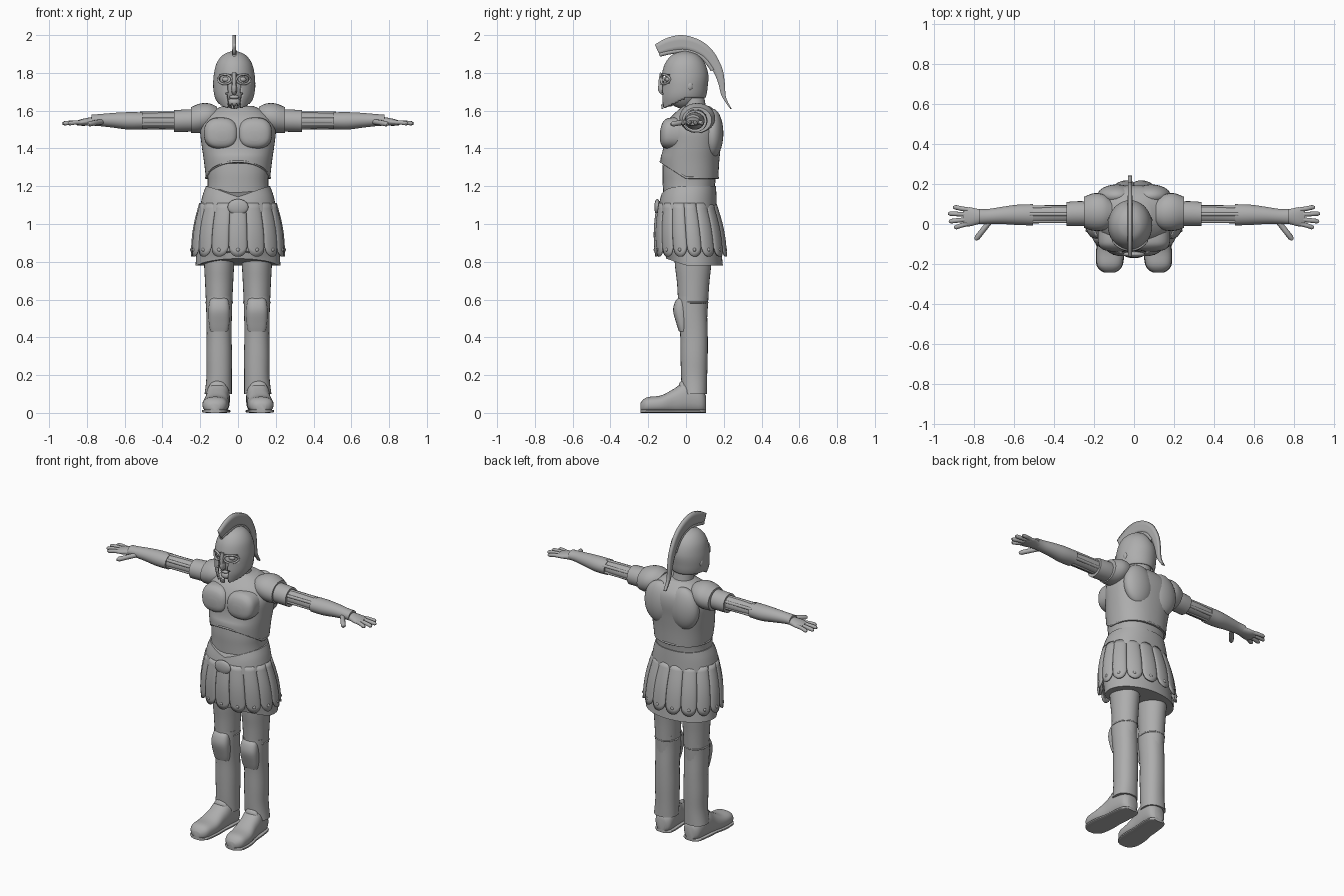
import bpy, bmesh
from math import pi, sin, cos, copysign, sqrt
from mathutils import Vector

cube = bpy.data.objects.get("Cube")
if cube:
    bpy.data.objects.remove(cube)

GREY = bpy.data.materials.new("stone grey")
GREY.use_nodes = True
GREY.diffuse_color = (.42, .42, .42, 1)
GREY.node_tree.nodes["Principled BSDF"].inputs["Base Color"].default_value = GREY.diffuse_color
HX = -0.02  # head is slightly off the centre line
parts = []


def finish(obj):
    obj.data.materials.clear()
    obj.data.materials.append(GREY)
    parts.append(obj)
    return obj


def interp(rows, t):
    """Smooth curve through rows of numbers, t from 0 to 1."""
    last = len(rows) - 1
    k = min(int(t * last), last - 1)
    s = t * last - k
    a, b, c, d = (rows[max(0, min(last, k + o))] for o in (-1, 0, 1, 2))
    return [q + s / 2 * (r - p + s * (2 * p - 5 * q + 4 * r - w + s * (3 * (q - r) + w - p)))
            for p, q, r, w in zip(a, b, c, d)]


def surface(name, f, nu, nv, wrap=True, caps=False, keep=None, thick=0):
    """Grid of quads from f(u, v)."""
    bm = bmesh.new()
    cols = nu if wrap else nu + 1
    rows = [[bm.verts.new(f(i / nu, j / nv)) for i in range(cols)] for j in range(nv + 1)]
    for low, high in zip(rows, rows[1:]):
        for i in range(nu):
            n = (i + 1) % cols
            quad = [low[i], low[n], high[n], high[i]]
            if keep is None or keep(sum((v.co for v in quad), Vector()) / 4):
                bm.faces.new(quad)
    if caps:
        bm.faces.new(rows[0])
        bm.faces.new(rows[-1])
    bmesh.ops.delete(bm, geom=[v for v in bm.verts if not v.link_faces], context="VERTS")
    bmesh.ops.recalc_face_normals(bm, faces=bm.faces)
    mesh = bpy.data.meshes.new(name)
    bm.to_mesh(mesh)
    bm.free()
    obj = bpy.data.objects.new(name, mesh)
    bpy.context.collection.objects.link(obj)
    if thick:
        mod = obj.modifiers.new("thickness", "SOLIDIFY")
        mod.thickness, mod.offset = thick, 0
    return finish(obj)


def loft(name, axis, secs, side=1, p=2.0, n=28, steps=4, bend=None, caps=True, **more):
    """Sections are (position, centre u, centre v, radius u, radius v)."""
    def f(i, j):
        t, u, v, ru, rv = interp(secs, j)
        c, s = cos(2 * pi * i), sin(2 * pi * i)
        u += ru * copysign(abs(c) ** (2 / p), c)
        v += rv * copysign(abs(s) ** (2 / p), s)
        co = Vector({"x": (t, u, v), "y": (u, t, v), "z": (u, v, t)}[axis])
        if bend:
            co = bend(co)
        co.x *= side
        return co
    return surface(name, f, n, steps * (len(secs) - 1), caps=caps, **more)


def ball(name, loc, size, rot=(0, 0, 0)):
    bpy.ops.mesh.primitive_uv_sphere_add(segments=24, ring_count=14, location=loc, rotation=rot)
    obj = bpy.context.object
    obj.name, obj.scale = name, size
    return finish(obj)


def tube(name, pts, r, tip=1.0, closed=False):
    curve = bpy.data.curves.new(name, "CURVE")
    curve.dimensions, curve.bevel_depth, curve.bevel_resolution = "3D", r, 3
    curve.use_fill_caps = True
    line = curve.splines.new("POLY")
    line.points.add(len(pts) - 1)
    line.use_cyclic_u = closed
    for point, co in zip(line.points, pts):
        point.co = (*co, 1)
    line.points[-1].radius = tip
    obj = bpy.data.objects.new(name, curve)
    bpy.context.collection.objects.link(obj)
    bpy.ops.object.select_all(action="DESELECT")
    obj.select_set(True)
    bpy.context.view_layer.objects.active = obj
    bpy.ops.object.convert(target="MESH")
    return finish(bpy.context.object)


def circle(f, count):
    return [f(2 * pi * k / count) for k in range(count)]


# Torso: neck, abdomen and cuirass with an arched lower rim
loft("neck", "z", [(1.54, -.01, .05, .085, .075), (1.61, -.012, .047, .064, .06), (1.72, HX, .03, .06, .06)])
loft("abdomen", "z", [(1.05, 0, .01, .18, .13), (1.2, 0, .015, .162, .138), (1.28, 0, .018, .165, .143),
                      (1.38, 0, .02, .165, .138)], p=2.3)


def arch(co):
    co.z += .09 * max(0, min(1, (1.38 - co.z) / .14)) * max(0, -co.y / .135)
    return co


loft("cuirass", "z", [(1.24, 0, .018, .17, .153), (1.33, 0, .022, .18, .154), (1.42, 0, .033, .193, .152),
                      (1.5, 0, .04, .2, .154), (1.56, 0, .05, .18, .135), (1.6, 0, .055, .135, .1),
                      (1.625, 0, .055, .08, .068)], p=2.3, n=48, bend=arch)
tube("cuirass_rim", circle(lambda a: arch(Vector((.169 * cos(a), .018 + .152 * sin(a), 1.245))), 48),
     .006, closed=True)


# Belt dipping to an oval buckle
def dip(co):
    co.z -= .06 * max(0, -co.y / .14) * max(0, 1 - abs(co.x) / .18)
    return co


loft("belt", "z", [(1.08, 0, .005, .203, .158), (1.15, 0, .008, .188, .153), (1.2, 0, .013, .17, .146)],
     p=2.2, n=48, bend=dip)
ball("buckle", (0, -.152, 1.09), (.055, .016, .042))


# Skirt: tunic with a ring of rounded leather tongues
def raise_front(co):
    if co.z < .85:
        co.z += .035 * max(0, -co.y / .1)
    return co


loft("tunic", "z", [(1.13, 0, .005, .185, .14), (.95, 0, .02, .212, .157), (.78, 0, .045, .225, .15)],
     n=48, bend=raise_front)


def tongue(k, count):
    def f(u, v):
        s = 2 * u - 1
        edge = sqrt(max(0, 1 - s * s))
        a = 2 * pi * (k + s * .49) / count - pi / 2
        z = 1.11 - v * (.225 + .058 * edge)
        drop = (1.11 - z) / .28
        out = .011 * edge + .012 * sin(pi * drop)
        return Vector(((.19 + .044 * drop + out) * cos(a),
                       .005 + .023 * drop + (.142 + .034 * drop + out) * sin(a), z))
    surface("skirt_tongue", f, 12, 10, wrap=False, thick=.01)
    ball("tongue_stud", f(.5, .87), (.011, .009, .011))


for k in range(15):
    tongue(k, 15)

# Head: face, nose, mouth and chin
ball("face", (HX, -.012, 1.735), (.09, .108, .125))
ball("nose", (HX, -.12, 1.715), (.015, .028, .034), (.3, 0, 0))
ball("mouth", (HX, -.105, 1.672), (.026, .015, .011))
ball("chin", (HX, -.088, 1.645), (.034, .028, .024))


# Helmet with cut eye and mouth openings and pointed cheek guards
def solid_part(c):
    x = abs(c.x - HX)
    if c.y < -.03:
        if .014 < x < .078 and 1.745 < c.z < 1.787:
            return False
        if x < .01 + .6 * (c.z - 1.63) and c.z < 1.69:
            return False
        if .014 < x < .034 and c.z < 1.745:
            return False
    return c.z > 1.67 + .5 * min(c.y, 0)


loft("helmet", "z", [(1.912, HX, -.005, .006, .006), (1.892, HX, -.005, .055, .063), (1.85, HX, -.005, .088, .1),
                     (1.79, HX, -.005, .103, .118), (1.73, HX, -.008, .106, .118), (1.67, HX, -.015, .097, .114),
                     (1.61, HX, -.03, .066, .095)],
     n=96, steps=8, caps=False, keep=solid_part, thick=.01)
tube("nose_guard", [(HX, -.128, 1.8), (HX, -.136, 1.75), (HX, -.14, 1.7)], .011, .6)

for side, label in ((-1, "right"), (1, "left")):
    def rim_point(a):
        d = .049 + .036 * cos(a)
        return HX + side * d, -.009 - .122 * sqrt(1 - (d / .108) ** 2), 1.766 + .025 * sin(a)

    tube(label + "_eye_rim", circle(rim_point, 24), .006, closed=True)
    ball(label + "_eye", (HX + side * .042, -.094, 1.765), (.022, .016, .014))
    ball(label + "_ear_boss", (HX + side * .102, .02, 1.73), (.01, .016, .022))

# Crest fan with its tail
outer = [(-.165, 1.95), (-.1, 1.985), (-.02, 2.0), (.07, 1.975), (.14, 1.92), (.19, 1.83), (.205, 1.75), (.212, 1.67), (.242, 1.61)]
inner = [(-.14, 1.895), (-.08, 1.908), (-.01, 1.915), (.05, 1.9), (.1, 1.868), (.148, 1.8), (.172, 1.74), (.19, 1.675), (.234, 1.61)]


def crest_point(u, v):
    (y1, z1), (y2, z2) = interp(outer, u), interp(inner, u)
    return Vector((HX, y1 + (y2 - y1) * v, z1 + (z2 - z1) * v))


surface("crest", crest_point, 40, 3, wrap=False, thick=.018)
tube("crest_base", [crest_point(k / 30, .97) for k in range(19)], .012)

for side, label in ((-1, "right_"), (1, "left_")):
    def at(x, y, z):
        return (side * x, y, z)

    # Chest and back muscles
    loft(label + "pectoral", "y", [(-.137, .085, 1.465, .03, .025), (-.131, .086, 1.47, .06, .05),
                                   (-.118, .088, 1.475, .08, .07), (-.09, .09, 1.48, .09, .082),
                                   (-.02, .09, 1.48, .09, .085)], side, p=2.5)
    ball(label + "shoulder_blade", at(.085, .14, 1.48), (.1, .058, .13))

    # Shoulder armour, sleeve and strapped upper arm
    loft(label + "pauldron", "x", [(.11, .055, 1.575, .06, .045), (.15, .058, 1.568, .088, .07),
                                   (.2, .06, 1.56, .094, .078), (.25, .058, 1.55, .078, .068)], side)
    loft(label + "sleeve", "x", [(.2, .052, 1.55, .06, .06), (.28, .052, 1.547, .062, .059),
                                 (.338, .05, 1.545, .06, .058)], side)
    loft(label + "upper_arm", "x", [(.3, .05, 1.547, .044, .044), (.42, .05, 1.548, .045, .042),
                                    (.54, .045, 1.546, .043, .04)], side)
    for k in range(6):
        a = 2 * pi * (k + .5) / 6
        path = [at(x, .049 + .041 * cos(a), 1.548 + .038 * sin(a)) for x in (.33, .42, .52)]
        tube(label + "arm_strap", path, .009)

    # Bracer, palm and fingers
    loft(label + "bracer", "x", [(.505, .046, 1.546, .053, .045), (.58, .046, 1.546, .051, .046),
                                 (.66, .043, 1.549, .043, .039), (.73, .038, 1.55, .037, .032),
                                 (.775, .037, 1.55, .038, .029)], side)
    loft(label + "palm", "x", [(.73, .037, 1.546, .03, .026), (.78, .037, 1.543, .038, .022),
                               (.825, .036, 1.538, .048, .018), (.855, .036, 1.535, .04, .012)], side)
    for y0, x1, y1 in ((.07, .905, .084), (.047, .93, .052), (.024, .926, .014), (.004, .9, -.016)):
        tube(label + "finger", [at(.82, y0, 1.538), at((.82 + x1) / 2, (y0 + y1) / 2, 1.538),
                                at(x1 - .01, y1, 1.533), at(x1, y1, 1.531)], .0115, .5)
    tube(label + "thumb", [at(.72, .015, 1.542), at(.755, -.03, 1.536), at(.785, -.068, 1.53),
                           at(.793, -.08, 1.528)], .014, .5)

    # Leg, greave and knee guard
    loft(label + "thigh", "z", [(1.0, .1, .035, .085, .1), (.8, .1, .037, .08, .097),
                                (.68, .1, .038, .074, .085), (.5, .1, .037, .066, .075)], side)
    loft(label + "greave", "z", [(.615, .1, .036, .071, .079), (.53, .1, .035, .068, .077),
                                 (.42, .1, .042, .066, .073), (.3, .1, .043, .068, .072),
                                 (.19, .1, .043, .067, .069), (.1, .105, .045, .072, .066)], side, p=2.2)
    loft(label + "knee_guard", "z", [(.43, .1, -.015, .046, .022), (.47, .1, -.02, .054, .03),
                                     (.54, .1, -.028, .057, .04), (.59, .1, -.025, .05, .032),
                                     (.612, .1, -.02, .036, .016)], side, p=2.5)
    tube(label + "greave_strap", circle(lambda a: at(.1 + .069 * cos(a), .039 + .075 * sin(a), .585), 32),
         .005, closed=True)
    ball(label + "ankle_guard", at(.108, -.018, .135), (.045, .022, .035))

    # Boot and sole
    shape = [(.105, .1, .05, .03, .04), (.08, .1, .062, .055, .065), (0, .106, .08, .062, .085),
             (-.06, .111, .062, .062, .068), (-.13, .118, .046, .069, .047), (-.2, .122, .042, .064, .042),
             (-.228, .122, .036, .048, .033), (-.242, .122, .032, .026, .018)]
    loft(label + "boot", "y", shape, side, p=2.4,
         bend=lambda co: Vector((co.x, co.y, max(co.z, .004))))
    loft(label + "sole", "y", [(t, u, .009, ru + .003, .009) for t, u, v, ru, rv in shape], side, p=4)

bpy.ops.object.select_all(action="DESELECT")
for obj in parts:
    obj.select_set(True)
bpy.context.view_layer.objects.active = parts[0]
bpy.ops.object.shade_smooth_by_angle(angle=.7)
